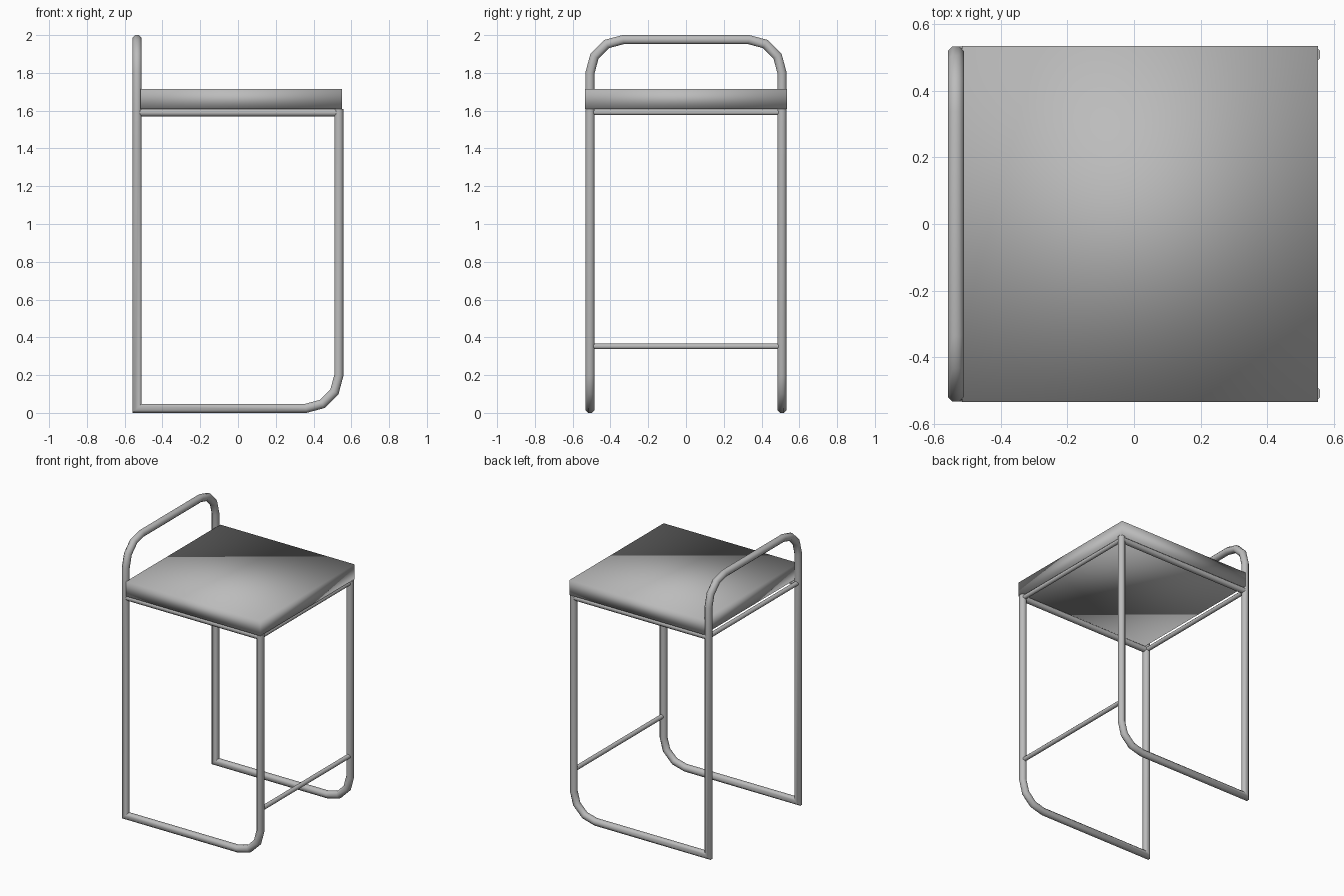
import bpy, bmesh, math
from mathutils import Vector

cube = bpy.data.objects.get("Cube")
if cube:
    bpy.data.objects.remove(cube, do_unlink=True)

grey = bpy.data.materials.new("plain_grey")
grey.use_nodes = True
COLOUR = (0.5, 0.5, 0.5, 1)
grey.diffuse_color = COLOUR
grey.node_tree.nodes["Principled BSDF"].inputs["Base Color"].default_value = COLOUR

X, Y = 0.534, 0.508      # centre lines of the posts
R = 0.024                # main tube radius
SIDES = 8


def finish(name, bm):
    bmesh.ops.recalc_face_normals(bm, faces=bm.faces)
    mesh = bpy.data.meshes.new(name)
    bm.to_mesh(mesh)
    bm.free()
    mesh.materials.append(grey)
    ob = bpy.data.objects.new(name, mesh)
    bpy.context.collection.objects.link(ob)
    return ob


def tube(name, points, normal, radius):
    """Sweep an octagon along a planar path with mitred joints."""
    pts = [Vector(p) for p in points]
    normal = Vector(normal)
    bm = bmesh.new()
    rings = []
    for i, p in enumerate(pts):
        d_in = (p - pts[max(i - 1, 0)]).normalized()
        d_out = (pts[min(i + 1, len(pts) - 1)] - p).normalized()
        d_in, d_out = (d_in or d_out), (d_out or d_in)
        if d_in.length == 0:
            d_in = d_out
        if d_out.length == 0:
            d_out = d_in
        mid = (d_in + d_out).normalized()
        side = normal.cross(mid) / mid.dot(d_out)
        rad = radius / math.cos(math.pi / SIDES)
        ring = []
        for k in range(SIDES):
            a = (k + 0.5) * math.tau / SIDES
            ring.append(bm.verts.new(p + rad * (side * math.cos(a) + normal * math.sin(a))))
        rings.append(ring)
    for a, b in zip(rings, rings[1:]):
        for k in range(SIDES):
            n = (k + 1) % SIDES
            bm.faces.new((a[k], a[n], b[n], b[k]))
    bm.faces.new(rings[0])
    bm.faces.new(rings[-1])
    ob = finish(name, bm)
    bpy.ops.object.select_all(action='DESELECT')
    ob.select_set(True)
    bpy.context.view_layer.objects.active = ob
    bpy.ops.object.shade_smooth_by_angle(angle=math.radians(50))
    return ob


def arc(cu, cv, radius, start, end, steps=3):
    """Points of a rounded corner, in degrees."""
    angles = [math.radians(start + (end - start) * i / steps) for i in range(steps + 1)]
    return [(cu + radius * math.cos(a), cv + radius * math.sin(a)) for a in angles]


# Side frames: back post, floor runner, rounded toe and front post
BEND = 0.175
for label, s in (("right", -1), ("left", 1)):
    profile = [(-X, 1.6), (-X, R)]
    profile += arc(X - BEND, R + BEND, BEND, -90, 0)
    profile.append((X, 1.61))
    tube(label + "_side_frame", [(x, s * Y, z) for x, z in profile], (0, 1, 0), R)
    # Rail under the seat edge
    tube(label + "_seat_rail", [(-X, s * Y, 1.59), (X, s * Y, 1.59)], (0, 1, 0), 0.02)

# Backrest hoop continuing the back posts
TOP = 2 - R
hoop = [(Y, 1.6)] + arc(Y - BEND, TOP - BEND, BEND, 0, 90)
hoop += arc(BEND - Y, TOP - BEND, BEND, 90, 180) + [(-Y, 1.6)]
tube("backrest_hoop", [(-X, y, z) for y, z in hoop], (1, 0, 0), R)

# Cross bars
for name, x, z in (("front_seat_rail", X, 1.591),
                   ("back_seat_rail", -X, 1.591),
                   ("footrest_bar", X, 0.352)):
    tube(name, [(x, -Y, z), (x, Y, z)], (1, 0, 0), 0.015)

# Seat block with softly blended shading
bm = bmesh.new()
bmesh.ops.create_cube(bm, size=1)
for v in bm.verts:
    v.co = Vector((0.018 + v.co.x * 1.066, v.co.y * 1.068, 1.662 + v.co.z * 0.106))
for f in bm.faces:
    f.smooth = True
finish("seat", bm)
